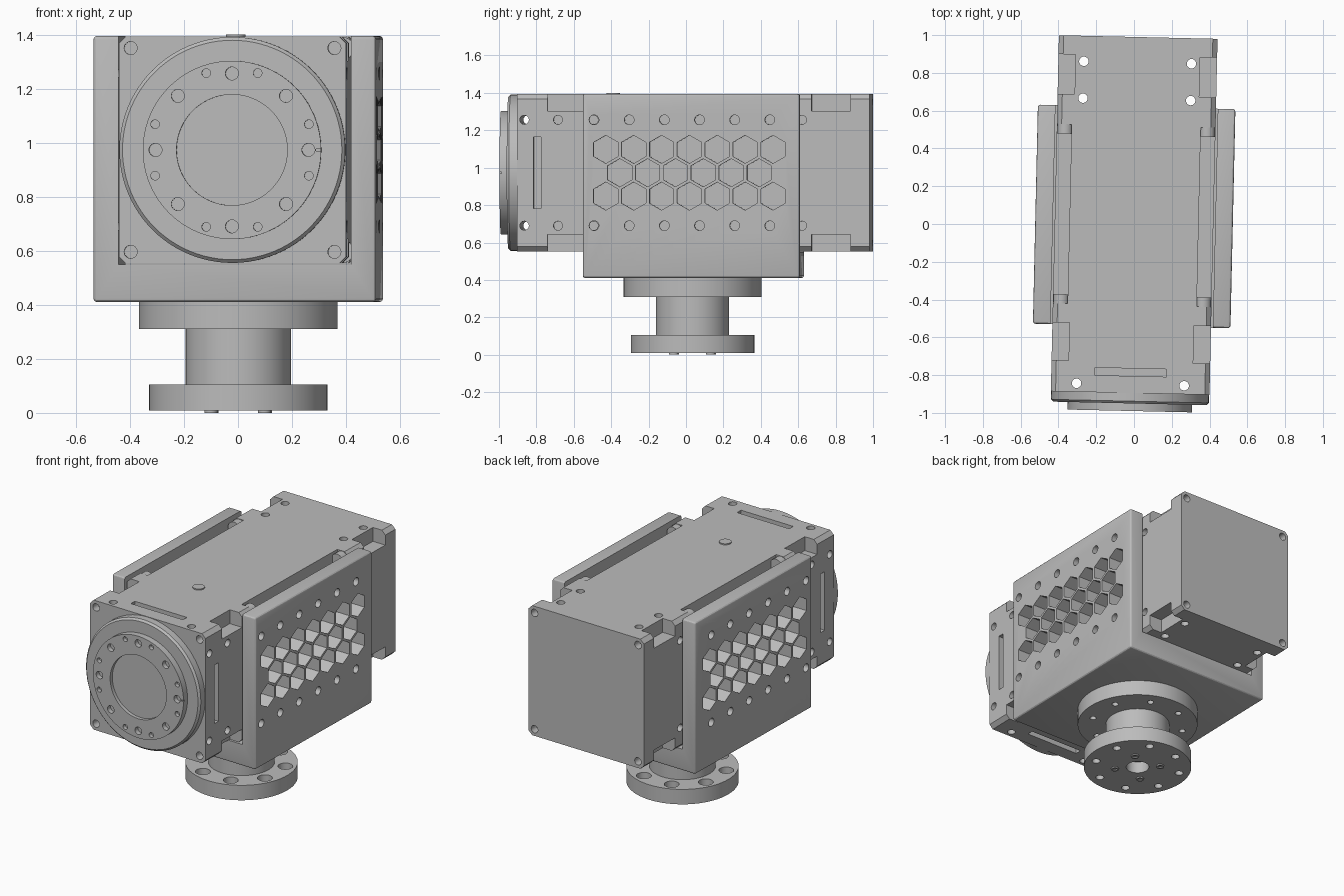
import bpy, bmesh
from math import sin, cos, pi, radians
from mathutils import Vector, Matrix

cube = bpy.data.objects.get("Cube")
if cube:
    bpy.data.objects.remove(cube)

grey = bpy.data.materials.new("machined_grey")
grey.use_nodes = True
grey.diffuse_color = (0.5, 0.5, 0.5, 1)
grey.node_tree.nodes["Principled BSDF"].inputs["Base Color"].default_value = (0.5, 0.5, 0.5, 1)

YAW = radians(-1.3)      # whole assembly is turned slightly
MID = 0.973              # height of the actuator axis
HALF = 0.42              # half width of the actuator housing
MOUNT_Y = 0.035          # pedestal axis
TURN = {"x": Matrix.Rotation(pi / 2, 4, "Y"), "y": Matrix.Rotation(pi / 2, 4, "X"), "z": Matrix()}


def box(bm, x, y, z):
    """Add a box from three (low, high) ranges."""
    lo, hi = Vector((x[0], y[0], z[0])), Vector((x[1], y[1], z[1]))
    mat = Matrix.Translation((lo + hi) / 2) @ Matrix.Diagonal((*(hi - lo), 1))
    return bmesh.ops.create_cube(bm, size=1, matrix=mat)["verts"]


def rod(bm, centre, radius, length, axis="z", sides=24):
    """Add a capped cylinder along an axis."""
    spin = Matrix.Rotation(pi / 6, 4, "X") if sides == 6 else Matrix()
    mat = Matrix.Translation(centre) @ spin @ TURN[axis]
    bmesh.ops.create_cone(bm, cap_ends=True, segments=sides, radius1=radius,
                          radius2=radius, depth=length, matrix=mat)


def make(name, bm):
    mesh = bpy.data.meshes.new(name)
    bm.to_mesh(mesh)
    bm.free()
    ob = bpy.data.objects.new(name, mesh)
    bpy.context.collection.objects.link(ob)
    mesh.materials.append(grey)
    return ob


def cut(ob, bm):
    """Subtract a mesh from an object and bake the result."""
    cutter = make("cutter", bm)
    cutter.hide_render = True
    mod = ob.modifiers.new("cut", "BOOLEAN")
    mod.operation, mod.solver, mod.object = "DIFFERENCE", "EXACT", cutter
    dg = bpy.context.evaluated_depsgraph_get()
    baked = bpy.data.meshes.new_from_object(ob.evaluated_get(dg))
    ob.modifiers.clear()
    ob.data = baked
    bpy.data.objects.remove(cutter)


def finish(ob):
    ob.rotation_euler.z = YAW
    bpy.ops.object.select_all(action="DESELECT")
    ob.select_set(True)
    bpy.context.view_layer.objects.active = ob
    bpy.ops.object.shade_smooth_by_angle(angle=radians(25))


def ring(count, radius, start=0.0):
    """Offsets evenly spaced round a circle."""
    return [(radius * cos(start + 2 * pi * i / count), radius * sin(start + 2 * pi * i / count))
            for i in range(count)]


SIGNS = [(-1, -1), (-1, 1), (1, -1), (1, 1)]

# Actuator housing with chamfered long edges
bm = bmesh.new()
box(bm, (-HALF, HALF), (-0.895, 0.99), (MID - HALF, MID + HALF))
long_edges = [e for e in bm.edges if abs(e.verts[0].co.y - e.verts[1].co.y) > 1]
bmesh.ops.bevel(bm, geom=long_edges, offset=0.025, segments=1, affect="EDGES")
housing = make("actuator_housing", bm)

# Corner grooves and screw pockets
bm = bmesh.new()
for sx, sz in SIGNS:
    for y0, y1, size in ((-0.73, -0.53, 0.09), (-0.43, 0.52, 0.078), (0.68, 0.89, 0.09)):
        xs = sorted((sx * (HALF - size), sx * 0.5))
        zs = sorted((MID + sz * (HALF - size), MID + sz * 0.5))
        box(bm, xs, (y0, y1), zs)
cut(housing, bm)

# Thin slots near the front on all four sides
bm = bmesh.new()
for s in (-1, 1):
    box(bm, sorted((s * 0.38, s * 0.5)), (-0.805, -0.765), (MID - 0.19, MID + 0.19))
    box(bm, (-0.19, 0.19), (-0.805, -0.765), sorted((MID + s * 0.38, MID + s * 0.5)))
cut(housing, bm)

# Vertical through holes, then side through holes, then corner bolt holes
bm = bmesh.new()
for y in (-0.85, 0.66, 0.855):
    for s in (-1, 1):
        rod(bm, (s * 0.285, y, MID), 0.025, 1.2)
cut(housing, bm)
bm = bmesh.new()
for s in (-1, 1):
    rod(bm, (0, -0.855, MID + s * 0.283), 0.024, 1.2, "x")
    for side in (-1, 1):
        for y in (-0.675, -0.485, 0.63):
            rod(bm, (side * HALF, y, MID + s * 0.283), 0.024, 0.1, "x")
cut(housing, bm)
bm = bmesh.new()
for sx, sz in SIGNS:
    for y in (-0.895, 0.99):
        rod(bm, (sx * 0.377, y, MID + sz * 0.377), 0.024, 0.1, "y")
cut(housing, bm)
finish(housing)

# Cap screws lying in the corner grooves
bm = bmesh.new()
for sx, sz in SIGNS:
    for y in (-0.405, 0.495):
        rod(bm, (sx * 0.376, y, MID + sz * 0.376), 0.042, 0.05, "y")
finish(make("groove_screws", bm))

# Small button on top
bm = bmesh.new()
rod(bm, (0, -0.39, MID + HALF), 0.036, 0.014)
finish(make("top_button", bm))

# Output flange: wide disc
bm = bmesh.new()
rod(bm, (0, -0.92, MID), 0.418, 0.06, "y", 96)
rim = [e for e in bm.edges if all(v.co.y < -0.94 for v in e.verts)]
bmesh.ops.bevel(bm, geom=rim, offset=0.012, segments=1, affect="EDGES")
finish(make("output_disc", bm))

# Output flange: raised ring with bolt circle and recessed centre
bm = bmesh.new()
rod(bm, (0, -0.965, MID), 0.33, 0.05, "y", 96)
output = make("output_ring", bm)
bm = bmesh.new()
rod(bm, (0, -0.99, MID), 0.205, 0.044, "y", 72)
for x, z in ring(8, 0.283):
    rod(bm, (x, -0.99, MID + z), 0.024, 0.06, "y")
for k in range(4):
    for side in (-1, 1):
        a = k * pi / 2 + side * radians(18.5)
        rod(bm, (0.3 * cos(a), -0.99, MID + 0.3 * sin(a)), 0.016, 0.05, "y", 16)
box(bm, (0.311, 0.35), (-1.0, -0.98), (MID - 0.004, MID + 0.004))
cut(output, bm)
finish(output)

# U shaped bracket with softened outer edges
bm = bmesh.new()
box(bm, (-0.523, 0.523), (-0.54, 0.62), (0.41, 1.395))
bmesh.ops.bevel(bm, geom=bm.edges[:], offset=0.014, segments=3, affect="EDGES", profile=0.5)
bracket = make("u_bracket", bm)
bm = bmesh.new()
box(bm, (-0.43, 0.43), (-1, 1), (0.55, 2))
cut(bracket, bm)

# Honeycomb vents and screw rows through both cheeks
bm = bmesh.new()
for row, count in ((-1, 7), (0, 6), (1, 7)):
    for i in range(count):
        y = 0.03 + (i - (count - 1) / 2) * 0.149
        for s in (-1, 1):
            rod(bm, (s * 0.48, y, MID + row * 0.125), 0.075, 0.2, "x", 6)
for i in range(6):
    for s in (-1, 1):
        for up in (-1, 1):
            rod(bm, (s * 0.48, -0.01 + (i - 2.5) * 0.188, MID + up * 0.283), 0.026, 0.2, "x")
cut(bracket, bm)
finish(bracket)

# Pedestal: upper flange with blind holes underneath
bm = bmesh.new()
rod(bm, (0, MOUNT_Y, 0.36), 0.368, 0.1, sides=96)
upper = make("upper_flange", bm)
bm = bmesh.new()
for x, y in ring(8, 0.285, pi / 8):
    rod(bm, (x, MOUNT_Y + y, 0.31), 0.02, 0.08, sides=16)
cut(upper, bm)
finish(upper)

# Pedestal: column
bm = bmesh.new()
rod(bm, (0, MOUNT_Y, 0.21), 0.195, 0.22, sides=72)
finish(make("pedestal_column", bm))

# Pedestal: foot flange with counterbored holes and centre bore
bm = bmesh.new()
rod(bm, (0, MOUNT_Y, 0.0565), 0.33, 0.097, sides=96)
foot = make("foot_flange", bm)
bm = bmesh.new()
rod(bm, (0, MOUNT_Y, 0), 0.07, 0.17, sides=32)
for x, y in ring(8, 0.265, pi / 8):
    rod(bm, (x, MOUNT_Y + y, 0.05), 0.025, 0.2)
cut(foot, bm)
bm = bmesh.new()
for x, y in ring(8, 0.265, pi / 8):
    rod(bm, (x, MOUNT_Y + y, 0.1), 0.044, 0.08)
cut(foot, bm)
finish(foot)

# Small screws under the foot
bm = bmesh.new()
for x, y in ring(4, 0.14, pi / 4):
    rod(bm, (x, MOUNT_Y + y, 0.01), 0.024, 0.02)
screws = make("foot_screws", bm)
bm = bmesh.new()
for x, y in ring(4, 0.14, pi / 4):
    rod(bm, (x, MOUNT_Y + y, 0), 0.013, 0.02, sides=12)
cut(screws, bm)
finish(screws)
